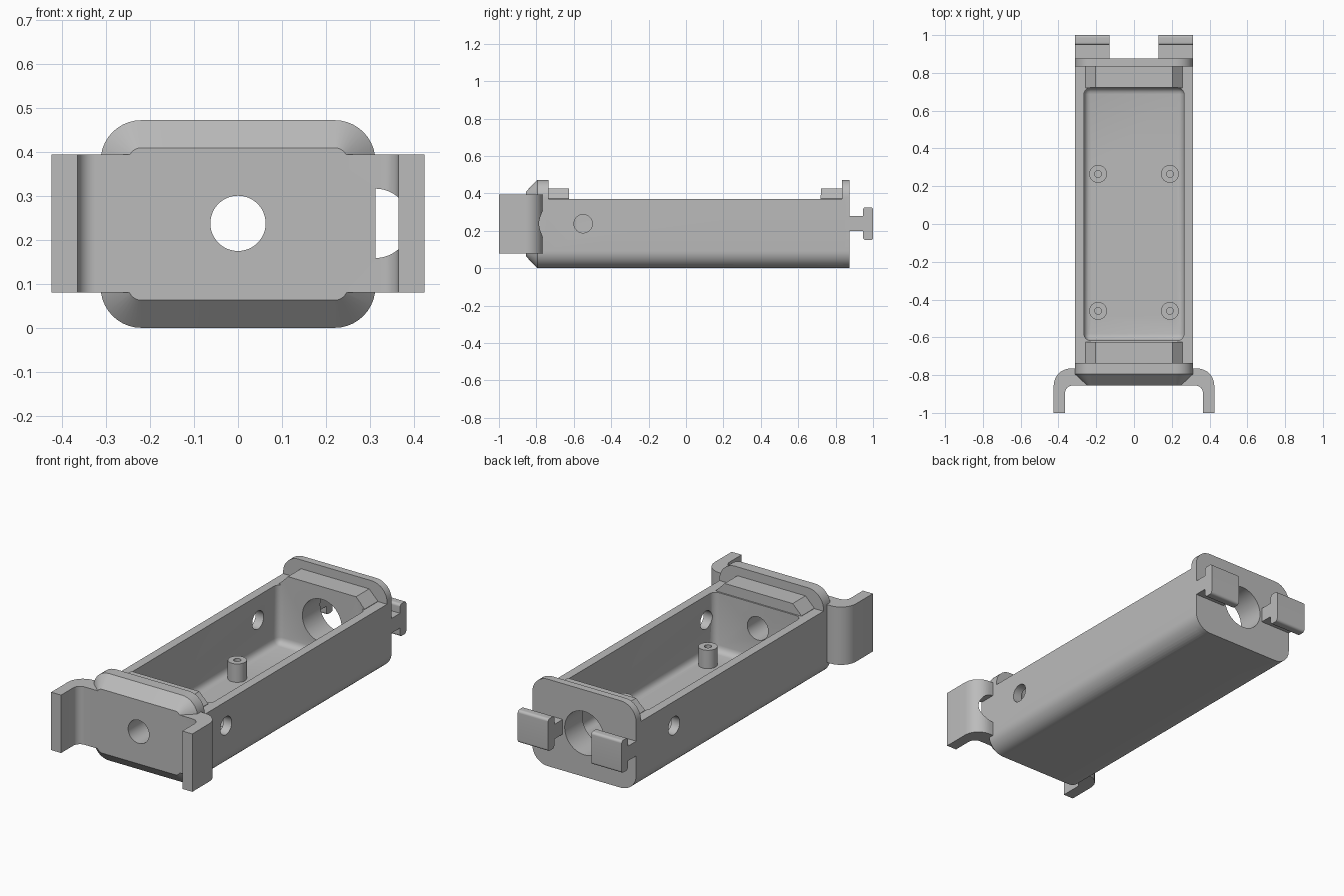
import bpy, bmesh, math
from mathutils import Vector

if "Cube" in bpy.data.objects:
    bpy.data.objects.remove(bpy.data.objects["Cube"])

grey = bpy.data.materials.new("plain grey")
grey.diffuse_color = (0.5, 0.5, 0.5, 1)
grey.use_nodes = True
grey.node_tree.nodes["Principled BSDF"].inputs["Base Color"].default_value = grey.diffuse_color
MID = 0.238   # height of the long axis
HALF = 0.313  # half width of the housing


def finish(bm, name):
    bmesh.ops.recalc_face_normals(bm, faces=bm.faces)
    mesh = bpy.data.meshes.new(name)
    bm.to_mesh(mesh)
    bm.free()
    mesh.materials.append(grey)
    ob = bpy.data.objects.new(name, mesh)
    bpy.context.collection.objects.link(ob)
    return ob


def loft(name, rings):
    """Solid through rings of equal point count."""
    bm = bmesh.new()
    vs = [[bm.verts.new(p) for p in r] for r in rings]
    n = len(vs[0])
    for a, b in zip(vs, vs[1:]):
        for i in range(n):
            bm.faces.new((a[i], a[(i + 1) % n], b[(i + 1) % n], b[i]))
    bm.faces.new(vs[0])
    bm.faces.new(vs[-1])
    return finish(bm, name)


def along_y(name, pts, y0, y1):
    return loft(name, [[(x, y, z) for x, z in pts] for y in (y0, y1)])


def box(name, lo, hi, bevel=0, segments=4):
    bm = bmesh.new()
    bmesh.ops.create_cube(bm, size=1)
    lo, hi = Vector(lo), Vector(hi)
    for v in bm.verts:
        v.co = (lo + hi) / 2 + v.co * (hi - lo)
    if bevel:
        bmesh.ops.bevel(bm, geom=bm.edges[:], offset=bevel, segments=segments,
                        profile=0.5, affect='EDGES')
    return finish(bm, name)


def arc(cx, cy, r, a0, a1, n=10):
    return [(cx + r * math.cos(math.radians(a0 + (a1 - a0) * i / n)),
             cy + r * math.sin(math.radians(a0 + (a1 - a0) * i / n))) for i in range(n + 1)]


def rounded(hw, z0, z1, r):
    return (arc(hw - r, z1 - r, r, 0, 90) + arc(-hw + r, z1 - r, r, 90, 180)
            + arc(-hw + r, z0 + r, r, 180, 270) + arc(hw - r, z0 + r, r, 270, 360))


def rod(name, centre, r, length, axis):
    d = Vector(axis)
    u = d.orthogonal().normalized()
    w = d.cross(u)
    ring = [u * x + w * y for x, y in arc(0, 0, r, 0, 360, 48)[:-1]]
    c = Vector(centre)
    return loft(name, [[c + p + d * s * length / 2 for p in ring] for s in (-1, 1)])


def combine(target, other, op):
    m = target.modifiers.new(op.lower(), 'BOOLEAN')
    m.operation, m.object, m.solver = op, other, 'EXACT'
    bpy.context.view_layer.objects.active = target
    bpy.ops.object.modifier_apply(modifier=m.name)
    bpy.data.objects.remove(other, do_unlink=True)


def add(part):
    combine(housing, part, 'UNION')


def cut(part):
    combine(housing, part, 'DIFFERENCE')


# trough with rounded lower edges
trough = ([(HALF, 0.37), (-HALF, 0.37)] + arc(-HALF + 0.093, 0.093, 0.093, 180, 270)
          + arc(HALF - 0.093, 0.093, 0.093, 270, 360))
housing = along_y("housing", trough, -0.77, 0.85)

# front end with chamfered rim, and back end plate
outer = rounded(HALF, 0, 0.473, 0.093)
inner = rounded(HALF - 0.063, 0.063, 0.41, 0.03)
add(loft("front_end", [[(x, -0.855, z) for x, z in inner],
                       [(x, -0.795, z) for x, z in outer],
                       [(x, -0.735, z) for x, z in outer]]))
add(along_y("back_end", outer, 0.835, 0.875))

# raised shoulders with sloping sides behind each end
shoulder = [(-0.258, 0.3), (0.258, 0.3), (0.258, 0.372), (0.205, 0.425),
            (-0.205, 0.425), (-0.258, 0.372)]
add(along_y("front_shoulder", shoulder, -0.76, -0.625))
add(along_y("back_shoulder", shoulder, 0.72, 0.85))

# front bracket with two forward arms
half = ([(0.365, -1.0), (0.425, -1.0)] + arc(0.335, -0.855, 0.09, 0, 90))
inside = arc(0.325, -0.895, 0.04, 90, 0)
right = inside + half
left = [(-x, y) for x, y in reversed(right)]
plan = right + left
bracket = loft("bracket", [[(x, y, z) for x, y in plan] for z in (0.08, 0.395)])
# half-round notch beside the right wall
notch = arc(HALF, MID, 0.079, -90, 90, 24)
combine(bracket, along_y("notch", notch, -0.95, -0.7), 'DIFFERENCE')
add(bracket)

# T-shaped hooks on the back
for s in (-1, 1):
    x0, x1 = sorted((s * 0.13, s * HALF))
    add(box("hook_neck", (x0, 0.86, 0.198), (x1, 0.97, 0.278)))
    tee = [(y, z) for y, z in rounded(0.0265, 0.15, 0.326, 0.014)]
    add(loft("hook_head", [[(x, 0.9735 + y, z) for y, z in tee] for x in (x0, x1)]))

# inner cavity, cable holes and diagonal side holes
cut(box("cavity", (-0.265, -0.617, 0.05), (0.265, 0.722, 0.8), 0.035))
cut(rod("front_hole", (0, -0.8, MID), 0.063, 0.6, (0, 1, 0)))
cut(rod("back_hole", (0, 0.85, MID), 0.118, 0.5, (0, 1, 0)))
for s in (-1, 1):
    cut(rod("side_hole", (s * 0.3, -s * 0.55, MID), 0.049, 0.2, (1, 0, 0)))

# screw posts on the floor
for x in (-0.19, 0.19):
    for y in (-0.46, 0.265):
        add(rod("post", (x, y, 0.09), 0.047, 0.12, (0, 0, 1)))
        cut(rod("post_hole", (x, y, 0.12), 0.018, 0.12, (0, 0, 1)))

housing.select_set(True)
bpy.context.view_layer.objects.active = housing
bpy.ops.object.shade_smooth_by_angle(angle=math.radians(30))
